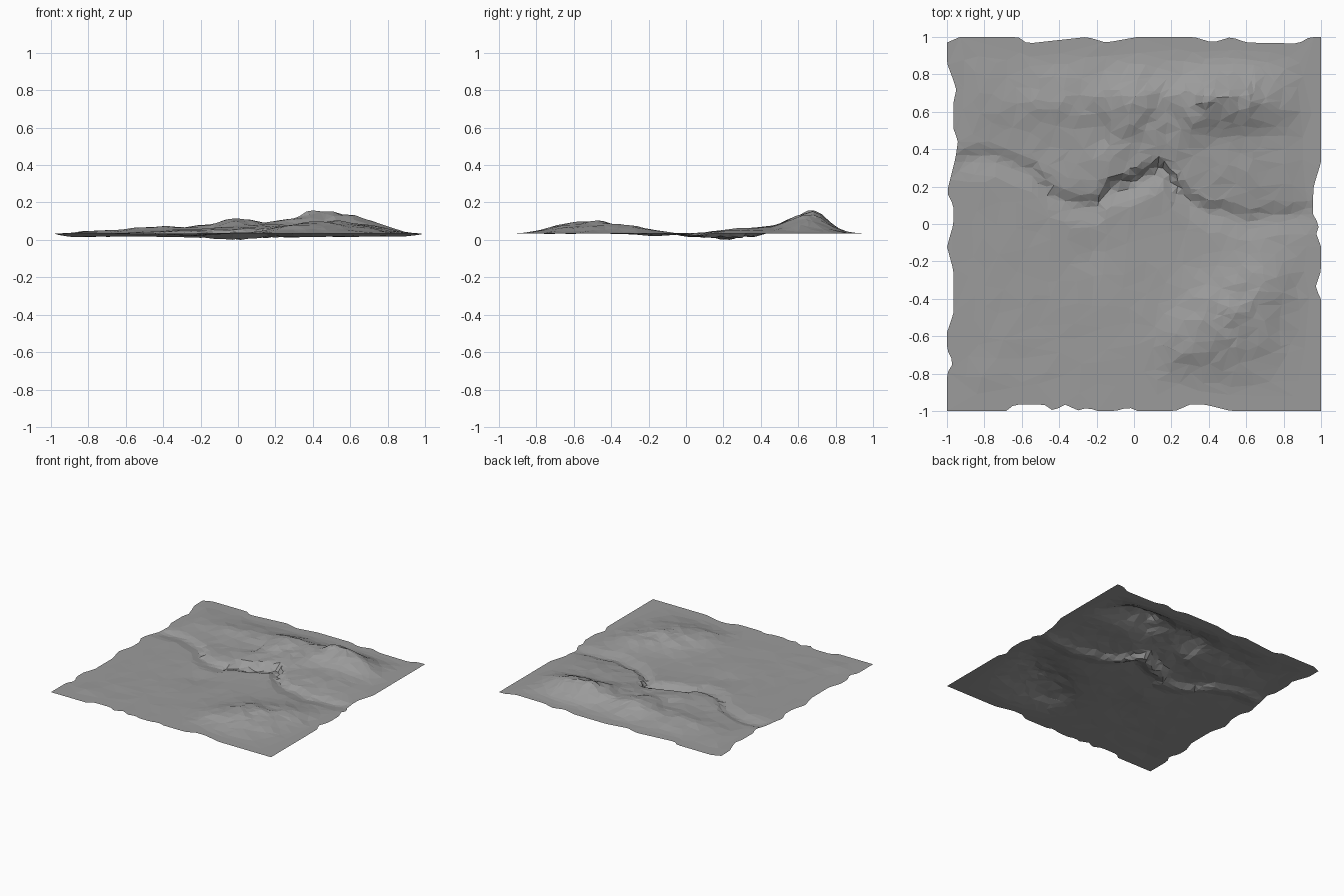
import bpy, bmesh, math
from mathutils import Vector, noise

if "Cube" in bpy.data.objects:
    bpy.data.objects.remove(bpy.data.objects["Cube"])

N = 57          # grid cells per side
BASE = 0.037    # level of the plain

# Ragged outline: (position along side, inset from the 1.0 border)
WEST = [(-1, 0), (-.8, 0), (-.74, .035), (-.67, 0), (-.58, 0), (-.48, .035), (-.25, .035), (-.12, 0),
        (0, .035), (.1, .035), (.17, 0), (.35, .045), (.45, .06), (.5, .035), (.65, .035), (.72, .05), (.87, 0), (1, 0)]
EAST = [(-1, 0), (-.4, 0), (-.34, .03), (-.25, 0), (-.12, 0), (-.04, .03), (0, 0), (.03, .04),
        (.07, .045), (.2, .04), (.33, 0), (1, 0)]
SOUTH = [(-1, 0), (-.68, 0), (-.64, .035), (-.48, .035), (-.43, 0), (-.37, .035), (-.29, 0), (-.25, .02),
         (-.2, 0), (-.1, 0), (-.03, .02), (.02, 0), (.22, 0), (.3, .035), (.38, .035), (.52, 0), (1, 0)]
NORTH = [(-1, .03), (-.93, 0), (-.62, 0), (-.57, .035), (-.25, 0), (-.15, .03), (.02, 0), (.32, 0), (.42, .03),
         (.52, 0), (.6, .03), (.88, .035), (.94, 0), (1, 0)]

# River bed line (x, y) and its level (x, z)
RIVER = [(-1, .35), (-.75, .36), (-.55, .28), (-.42, .14), (-.32, .1), (-.2, .09), (-.14, .19), (0, .22),
         (.15, .3), (.22, .2), (.3, .12), (.4, .07), (.53, .05), (.6, .02), (.7, .04), (.85, .05), (1, .07)]
BED = [(-1, .03), (-.92, .017), (-.6, .02), (-.2, .015), (-.03, 0), (.15, .012), (.4, .018), (.9, .02), (1, .028)]

# Hills: centre x, y, spread x, y, height
HILLS = [(.42, .66, .15, .09, .095), (.66, .64, .13, .11, .042), (0, .64, .11, .11, .058),
         (-.4, .67, .2, .1, .030), (.2, .5, .4, .2, .030), (.65, .27, .2, .1, .018),
         (-.2, .28, .15, .1, .014), (.48, -.52, .18, .16, .062), (.28, -.64, .12, .09, .022),
         (.7, -.3, .12, .12, .028), (-.25, -.16, .09, .1, -.012), (-.8, .72, .12, .15, .010),
         (-.8, -.8, .09, .06, .006)]


def lerp(pts, t):
    for (a, u), (b, v) in zip(pts, pts[1:]):
        if t <= b:
            return u + (v - u) * max(0, t - a) / (b - a)
    return pts[-1][1]


def smooth(t):
    t = min(1, max(0, t))
    return t * t * (3 - 2 * t)


def height(x, y):
    hill = sum(h * math.exp(-((x - a) / s) ** 2 / 2 - ((y - b) / t) ** 2 / 2)
               for a, b, s, t, h in HILLS)
    # gully with a steep west-facing wall
    hill -= .02 * smooth((-.12 - x) / .04) * smooth(1 - (-.12 - x) / .2) * smooth(1 - abs(y - .5) / .16)
    # erosion grows with the hills
    rough = noise.noise(Vector((x * 5, y * 6, 3))) + .9 * noise.noise(Vector((x * 12, y * 12, 8)))
    hill += rough * (.002 + .2 * abs(hill))
    z = BASE + hill * smooth((1 - max(abs(x), abs(y))) / .2)
    # river: steep north bank, softer south bank
    d = y - lerp(RIVER, x) + .015 * noise.noise(Vector((x * 14, 0, 1)))
    k = smooth(1 - d / .07) if d > 0 else smooth(1 + d / .13)
    return max(0, z + (lerp(BED, x) - z) * k)


# Terrain sheet, grid points shifted a little for uneven facets
bm = bmesh.new()
bmesh.ops.create_grid(bm, x_segments=N, y_segments=N, size=1)
for v in bm.verts:
    x, y = v.co.x, v.co.y
    if max(abs(x), abs(y)) < .9:
        shift = noise.noise_vector(Vector((x * 23, y * 23, 5))) * .018
        x, y = x + shift.x, y + shift.y
    ex, ey = max(0, (abs(x) - .8) / .2), max(0, (abs(y) - .8) / .2)
    v.co = (x - math.copysign(ex * lerp(EAST if x > 0 else WEST, y), x),
            y - math.copysign(ey * lerp(NORTH if y > 0 else SOUTH, x), y),
            height(x, y))
bmesh.ops.triangulate(bm, faces=bm.faces[:])
low = min(v.co.z for v in bm.verts)
for v in bm.verts:
    v.co.z -= low
me = bpy.data.meshes.new("terrain")
bm.to_mesh(me)
bm.free()
terrain = bpy.data.objects.new("terrain", me)
bpy.context.collection.objects.link(terrain)

# Dark earth colour
mat = bpy.data.materials.new("dark_earth")
mat.diffuse_color = (0.33, 0.33, 0.33, 1)
mat.use_nodes = True
mat.node_tree.nodes["Principled BSDF"].inputs["Base Color"].default_value = mat.diffuse_color
me.materials.append(mat)

# Irregular low-poly facets
dec = terrain.modifiers.new("facets", 'DECIMATE')
dec.ratio = 0.22
